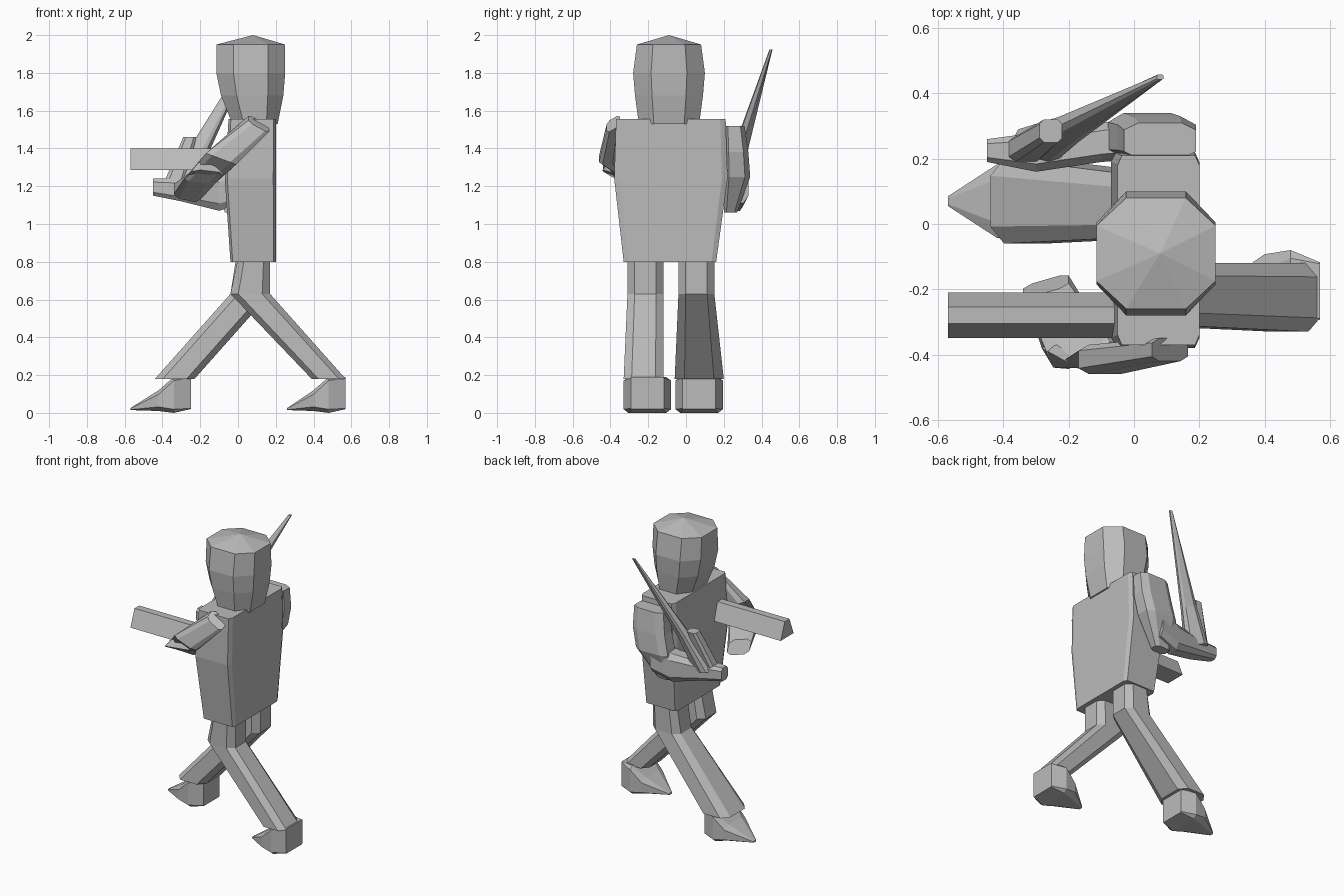
import bpy, bmesh
from mathutils import Vector as V

cube = bpy.data.objects.get("Cube")
if cube:
    bpy.data.objects.remove(cube)

grey = bpy.data.materials.new("plain grey")
grey.use_nodes = True
grey.diffuse_color = (0.5, 0.5, 0.5, 1)
grey.node_tree.nodes["Principled BSDF"].inputs["Base Color"].default_value = (0.5, 0.5, 0.5, 1)


def section(centre, u, v, cut=0.6):
    """Chamfered rectangle around centre, with half extents u and v."""
    c, u, v = V(centre), V(u), V(v)
    shape = [(1, -cut), (1, cut), (cut, 1), (-cut, 1), (-1, cut), (-1, -cut), (-cut, -1), (cut, -1)]
    return [c + u * a + v * b for a, b in shape]


def level(x0, x1, y0, y1, z, cut=0.6):
    return section(((x0 + x1) / 2, (y0 + y1) / 2, z), ((x1 - x0) / 2, 0, 0), (0, (y1 - y0) / 2, 0), cut)


def upright(x, y0, y1, z0, z1, cut=0.6):
    return section((x, (y0 + y1) / 2, (z0 + z1) / 2), (0, (y1 - y0) / 2, 0), (0, 0, (z1 - z0) / 2), cut)


def loft(name, rings, peak=None):
    """Skin a row of matching sections and close the ends."""
    bm = bmesh.new()
    rows = [[bm.verts.new(p) for p in ring] for ring in rings]
    n = len(rows[0])
    for a, b in zip(rows, rows[1:]):
        for i in range(n):
            j = (i + 1) % n
            bm.faces.new((a[i], a[j], b[j], b[i]))
    bm.faces.new(rows[0])
    if peak:
        tip = bm.verts.new(peak)
        for i in range(n):
            bm.faces.new((rows[-1][i], rows[-1][(i + 1) % n], tip))
    else:
        bm.faces.new(rows[-1])
    bmesh.ops.recalc_face_normals(bm, faces=bm.faces)
    mesh = bpy.data.meshes.new(name)
    bm.to_mesh(mesh)
    bm.free()
    mesh.materials.append(grey)
    ob = bpy.data.objects.new(name, mesh)
    bpy.context.collection.objects.link(ob)
    return ob


# Head with a low pointed crown
loft("head", [level(-0.03, 0.21, -0.25, 0.07, 1.53, 0.5),
              level(-0.09, 0.24, -0.27, 0.09, 1.68, 0.5),
              level(-0.115, 0.25, -0.28, 0.1, 1.8, 0.5),
              level(-0.115, 0.25, -0.26, 0.08, 1.95, 0.5)], (0.08, -0.09, 2.0))

# Broad torso
loft("torso", [level(-0.04, 0.2, -0.33, 0.16, 0.8, 0.9),
               level(-0.07, 0.2, -0.38, 0.22, 1.24, 0.9),
               level(-0.05, 0.2, -0.37, 0.21, 1.555, 0.9)])

# Striding legs: hip, knee, ankle
loft("right_leg", [level(0, 0.17, -0.31, -0.12, 0.82),
                   level(-0.04, 0.17, -0.31, -0.12, 0.63),
                   level(0.39, 0.57, -0.33, -0.12, 0.18)])
loft("left_leg", [level(-0.01, 0.17, -0.04, 0.15, 0.82),
                  level(-0.04, 0.17, -0.04, 0.15, 0.63),
                  level(-0.44, -0.23, -0.06, 0.2, 0.18)])


# Feet with a wedge toe pointing along -x
def foot(name, heel, y, half, length):
    loft(name, [upright(heel, y - half * 0.7, y + half * 0.7, 0.02, 0.19, 0.95),
                upright(heel - 0.09, y - half, y + half, 0, 0.19, 0.8),
                upright(heel - 0.17, y - half * 0.9, y + half * 0.9, 0.01, 0.12, 0.6),
                upright(heel - length, y - 0.015, y + 0.015, 0.015, 0.025)])


foot("right_foot", 0.57, -0.205, 0.125, 0.31)
foot("left_foot", -0.25, 0.07, 0.125, 0.32)

# Right arm, bent across the chest to hold the barrel
loft("right_arm", [section((0.11, -0.385, 1.53), (0.055, 0, -0.03), (0, 0.035, 0.02)),
                   section((-0.09, -0.415, 1.345), (0.08, 0, -0.03), (0, 0.045, 0)),
                   section((-0.18, -0.37, 1.25), (0.085, 0.04, -0.01), (0.03, -0.05, 0.03)),
                   section((-0.27, -0.19, 1.17), (0.07, 0.02, -0.015), (0, -0.02, 0.045))])

# Left arm, hanging upper arm and raised forearm
loft("left_upper_arm", [level(-0.03, 0.19, 0.2, 0.31, 1.52),
                        level(-0.05, 0.19, 0.2, 0.33, 1.38),
                        level(-0.08, 0.16, 0.2, 0.34, 1.25),
                        level(-0.07, 0.04, 0.2, 0.27, 1.06)])
loft("left_forearm", [upright(0.04, 0.2, 0.33, 1.11, 1.3),
                      upright(-0.1, 0.19, 0.31, 1.07, 1.26),
                      upright(-0.3, 0.16, 0.28, 1.12, 1.24),
                      upright(-0.45, 0.19, 0.26, 1.15, 1.24)])

# Barrel with a sloped-side profile
profile = [(-0.35, 1.285), (-0.21, 1.285), (-0.255, 1.4), (-0.305, 1.4)]
loft("barrel", [[V((x, y, z)) for y, z in profile] for x in (-0.57, -0.04)])

# Tapered blade and its small guard
loft("blade", [section((-0.31, 0.23, 1.18), (0.06, -0.03, -0.02), (0.025, 0.05, 0)),
               section((-0.2, 0.29, 1.4), (0.04, -0.02, -0.015), (0.015, 0.03, 0)),
               section((0.08, 0.45, 1.925), (0.01, 0, 0), (0, 0.008, 0))])
loft("guard", [level(-0.4, -0.29, 0.18, 0.26, 1.2), level(-0.29, -0.22, 0.25, 0.32, 1.46)])
